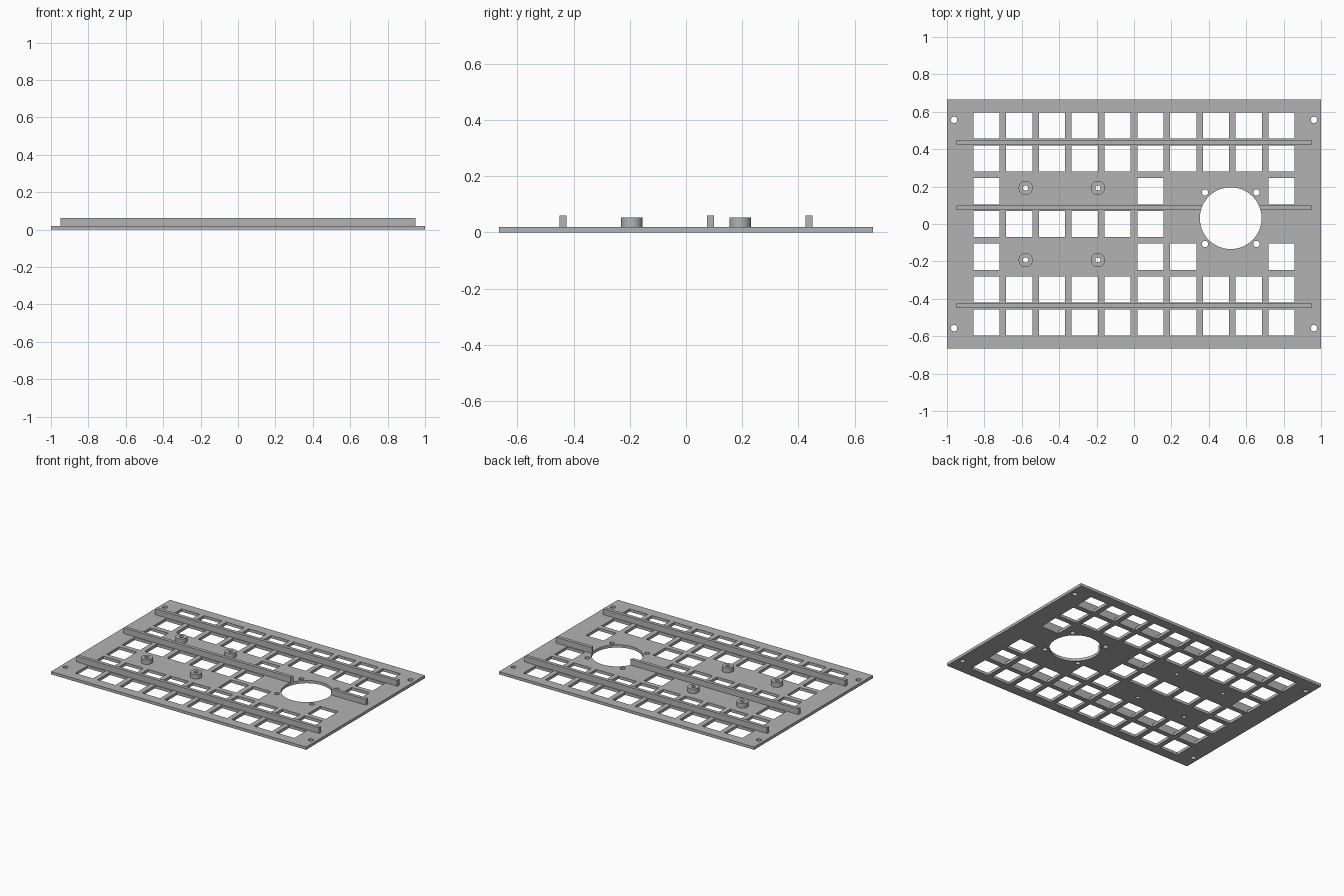
import bpy, bmesh
from mathutils import Matrix, Vector

if "Cube" in bpy.data.objects:
    bpy.data.objects.remove(bpy.data.objects["Cube"], do_unlink=True)

PITCH, KEY = 0.1753, 0.14
HALF_Y, THICK, EMBED = 0.665, 0.02, 0.015
VENT = Vector((0.517, 0.031))

grey = bpy.data.materials.new("light grey")
grey.use_nodes = True
colour = (0.45, 0.45, 0.45, 1)
grey.diffuse_color = colour
grey.node_tree.nodes["Principled BSDF"].inputs["Base Color"].default_value = colour


def add_box(bm, x, y, sx, sy, z0, z1):
    m = Matrix.Translation((x, y, (z0 + z1) / 2)) @ Matrix.Diagonal((sx, sy, z1 - z0, 1))
    bmesh.ops.create_cube(bm, size=1, matrix=m)


def add_cylinder(bm, x, y, r, z0, z1, sides=32):
    bmesh.ops.create_cone(bm, cap_ends=True, segments=sides, radius1=r, radius2=r,
                          depth=z1 - z0, matrix=Matrix.Translation((x, y, (z0 + z1) / 2)))


def finish(bm, name):
    mesh = bpy.data.meshes.new(name)
    bm.to_mesh(mesh)
    bm.free()
    mesh.materials.append(grey)
    obj = bpy.data.objects.new(name, mesh)
    bpy.context.collection.objects.link(obj)
    return obj


def corners(dx, dy, cx=0, cy=0):
    return [(cx + sx * dx, cy + sy * dy) for sx in (-1, 1) for sy in (-1, 1)]


standoffs = corners(0.193, 0.193, -0.386)

# Cutter for every opening: square windows, vent, screw and standoff holes
cut = bmesh.new()
full = range(10)
rows = [full, full, (0, 5, 9), range(6), (0, 5, 6, 9), full, full]
for j, columns in enumerate(rows):
    for i in columns:
        add_box(cut, (i - 4.5) * PITCH, (3 - j) * PITCH, KEY, KEY, -0.05, 0.1)
add_cylinder(cut, VENT.x, VENT.y, 0.165, -0.05, 0.1, 96)
for x, y in corners(0.962, 0.557) + corners(0.1375, 0.1375, VENT.x, VENT.y):
    add_cylinder(cut, x, y, 0.017, -0.05, 0.1)
for x, y in standoffs:
    add_cylinder(cut, x, y, 0.014, -0.05, 0.1)
cutter = finish(cut, "opening_cutter")
cutter.hide_render = True

parts = []

# Base plate
bm = bmesh.new()
add_box(bm, 0, 0, 2, 2 * HALF_Y, 0, THICK)
parts.append(finish(bm, "base_plate"))

# Stiffening ribs between the window rows
for name, y in (("front_rib", -2.5), ("middle_rib", 0.5), ("back_rib", 2.5)):
    bm = bmesh.new()
    add_box(bm, 0, y * PITCH, 1.9, 0.024, EMBED, 0.061)
    parts.append(finish(bm, name))

# Round standoffs
for n, (x, y) in enumerate(standoffs, 1):
    bm = bmesh.new()
    add_cylinder(bm, x, y, 0.038, EMBED, 0.053, 48)
    parts.append(finish(bm, f"standoff_{n}"))

# Cut the openings, then shade the round walls smooth
for obj in parts:
    bpy.ops.object.select_all(action="DESELECT")
    obj.select_set(True)
    bpy.context.view_layer.objects.active = obj
    mod = obj.modifiers.new("openings", "BOOLEAN")
    mod.operation, mod.solver, mod.object = "DIFFERENCE", "EXACT", cutter
    bpy.ops.object.modifier_apply(modifier=mod.name)
    bpy.ops.object.shade_smooth_by_angle()

bpy.data.objects.remove(cutter, do_unlink=True)
